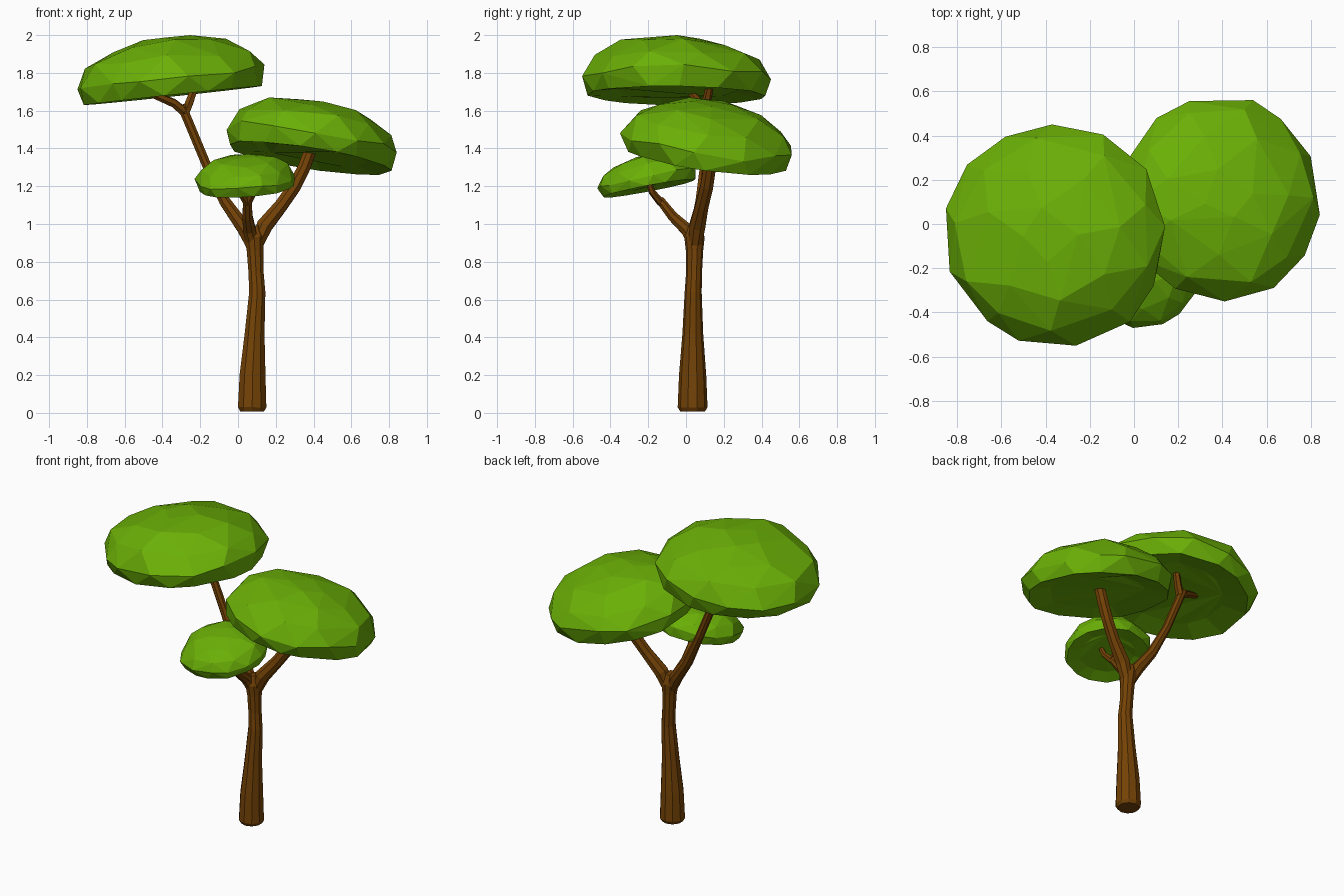
import bpy, bmesh, math, random
from mathutils import Vector

random.seed(4)
if "Cube" in bpy.data.objects:
    bpy.data.objects.remove(bpy.data.objects["Cube"])


def material(name, color):
    m = bpy.data.materials.new(name)
    m.use_nodes = True
    m.diffuse_color = color
    m.node_tree.nodes["Principled BSDF"].inputs["Base Color"].default_value = color
    return m


bark = material("brown bark", (0.178, 0.056, 0.002, 1))
leaf = material("leaf green", (0.145, 0.43, 0.002, 1))


def finish(name, bm, mat):
    bmesh.ops.recalc_face_normals(bm, faces=bm.faces)
    mesh = bpy.data.meshes.new(name)
    bm.to_mesh(mesh)
    bm.free()
    mesh.materials.append(mat)
    obj = bpy.data.objects.new(name, mesh)
    bpy.context.collection.objects.link(obj)


def limb(name, path, sides=8):
    """Faceted tube through (x, y, z, radius) points."""
    bm = bmesh.new()
    pts = [Vector(p[:3]) for p in path]
    rings = []
    for i, p in enumerate(pts):
        tangent = pts[min(i + 1, len(pts) - 1)] - pts[max(i - 1, 0)]
        turn = Vector((0, 0, 1)).rotation_difference(tangent)
        ring = []
        for k in range(sides):
            a = math.tau * (k + 0.5) / sides
            offset = Vector((math.cos(a), math.sin(a), 0)) * path[i][3]
            ring.append(bm.verts.new(p + turn @ offset))
        rings.append(ring)
    for a, b in zip(rings, rings[1:]):
        for k in range(sides):
            n = (k + 1) % sides
            bm.faces.new((a[k], a[n], b[n], b[k]))
    bm.faces.new(rings[0])
    bm.faces.new(rings[-1])
    finish(name, bm, bark)


def canopy(name, low, high, slope_x, slope_y, rise):
    """Irregular faceted dome with a shallow underside, tilted and fitted to a box."""
    bm = bmesh.new()
    low, high = Vector(low), Vector(high)
    size = high - low
    # rings of radius, height and point count
    profile = [(0.93, -0.45, 14), (1, 0, 13), (0.87, 0.47, 10), (0.6, 0.83, 7), (0.25, 1, 4)]
    for r, h, count in profile:
        start = random.random()
        for k in range(count):
            a = math.tau * (k + start + random.uniform(-0.2, 0.2)) / count
            rr = r * random.uniform(0.97, 1.02)
            z = h + (random.uniform(-0.09, 0.09) if 0 <= h < 1 else 0)
            bm.verts.new((rr * math.cos(a), rr * math.sin(a), z))
    bmesh.ops.convex_hull(bm, input=bm.verts)
    bmesh.ops.delete(bm, geom=[v for v in bm.verts if not v.link_faces], context="VERTS")
    bmesh.ops.recalc_face_normals(bm, faces=bm.faces)
    # slightly hollow underside
    under = [f for f in bm.faces if f.normal.z < -0.8]
    bmesh.ops.inset_region(bm, faces=under, thickness=0.3)
    for v in {v for f in under for v in f.verts}:
        v.co.z += random.uniform(0.06, 0.16)
    # tilt: the crown leans toward the low side
    for v in bm.verts:
        x, y, z = v.co.x * size.x / 2, v.co.y * size.y / 2, v.co.z * rise
        v.co = (x - slope_x * z, y - slope_y * z, z + slope_x * x + slope_y * y)
    for i in range(3):
        vals = [v.co[i] for v in bm.verts]
        lo, span = min(vals), max(vals) - min(vals)
        for v in bm.verts:
            v.co[i] = low[i] + (v.co[i] - lo) / span * size[i]
    finish(name, bm, leaf)


# Trunk
limb("trunk", [(0.075, 0.035, 0.008, 0.066), (0.075, 0.035, 0.03, 0.079),
               (0.077, 0.035, 0.2, 0.072), (0.088, 0.036, 0.42, 0.055),
               (0.102, 0.038, 0.64, 0.045), (0.095, 0.043, 0.75, 0.042),
               (0.09, 0.045, 0.86, 0.046), (0.085, 0.045, 0.93, 0.054),
               (0.078, 0.045, 0.99, 0.035)], 10)

# Branches, each meeting the trunk at the crotch
limb("right_branch", [(0.085, 0.045, 0.87, 0.035), (0.03, 0.06, 0.98, 0.04),
                      (-0.07, 0.08, 1.12, 0.032), (-0.17, 0.1, 1.32, 0.026),
                      (-0.27, 0.1, 1.56, 0.026), (-0.3, 0.1, 1.63, 0.026)])
limb("right_branch_outer_fork", [(-0.28, 0.1, 1.59, 0.026), (-0.34, 0.075, 1.64, 0.024),
                                 (-0.46, 0.03, 1.69, 0.019)], 6)
limb("right_branch_inner_fork", [(-0.28, 0.1, 1.59, 0.026), (-0.255, 0.11, 1.65, 0.024),
                                 (-0.22, 0.13, 1.75, 0.019)], 6)
limb("left_branch", [(0.09, 0.045, 0.87, 0.035), (0.14, 0.06, 0.99, 0.046),
                     (0.23, 0.085, 1.1, 0.038), (0.3, 0.11, 1.2, 0.037),
                     (0.35, 0.125, 1.3, 0.036), (0.41, 0.14, 1.46, 0.034)])
limb("front_branch", [(0.08, 0.05, 0.88, 0.035), (0.06, 0.005, 0.97, 0.036),
                      (0.05, -0.07, 1.04, 0.029), (0.05, -0.14, 1.13, 0.024)])
for side, x in (("right", 0.01), ("left", 0.085)):
    limb("front_branch_" + side + "_fork", [(0.05, -0.13, 1.11, 0.022),
                                            (x, -0.18, 1.17, 0.018),
                                            (x * 1.4 - 0.02, -0.2, 1.23, 0.015)], 6)

# Leaf canopies
canopy("top_canopy", (-0.85, -0.55, 1.63), (0.14, 0.45, 2.0), 0.11, -0.01, 0.21)
canopy("left_canopy", (-0.06, -0.35, 1.26), (0.84, 0.56, 1.67), -0.16, -0.14, 0.2)
canopy("front_canopy", (-0.23, -0.47, 1.14), (0.3, 0.05, 1.37), 0.07, 0.2, 0.12)
